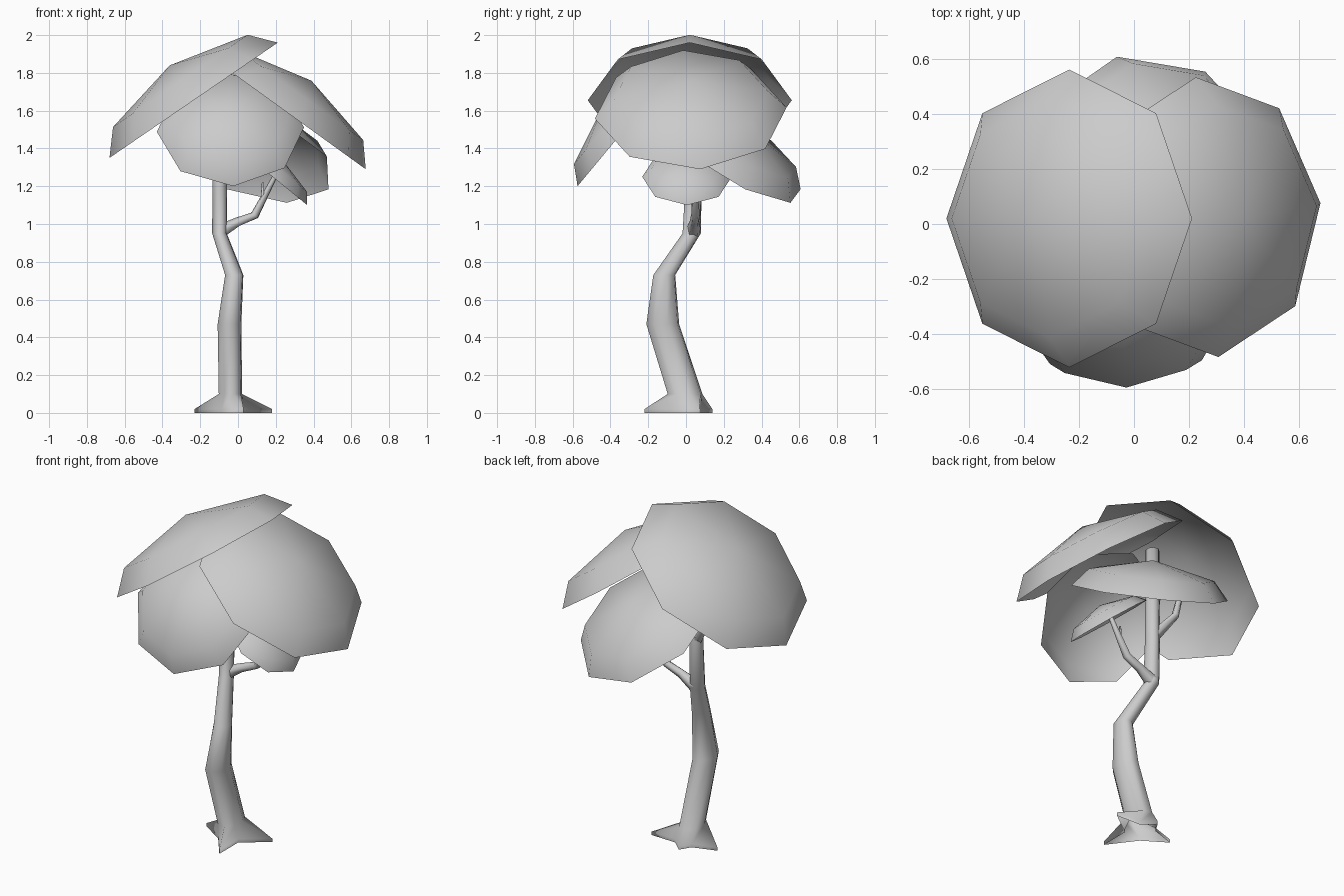
import bpy, bmesh
from math import cos, sin, radians, pi
from mathutils import Vector

if "Cube" in bpy.data.objects:
    bpy.data.objects.remove(bpy.data.objects["Cube"])


def finish(name, bm):
    bmesh.ops.recalc_face_normals(bm, faces=bm.faces)
    me = bpy.data.meshes.new(name)
    bm.to_mesh(me)
    bm.free()
    for p in me.polygons:
        p.use_smooth = True
    ob = bpy.data.objects.new(name, me)
    bpy.context.collection.objects.link(ob)
    return ob


def loft(name, rings, cap_end=True):
    bm = bmesh.new()
    rows = [[bm.verts.new(p) for p in ring] for ring in rings]
    n = len(rows[0])
    for a, b in zip(rows, rows[1:]):
        for i in range(n):
            j = (i + 1) % n
            bm.faces.new((a[i], a[j], b[j], b[i]))
    if cap_end:
        bm.faces.new(rows[-1])
    return finish(name, bm)


def leaf_cap(name, centre, normal, corner, r):
    """Open eight-sided dome: rim, shoulder ring and apex."""
    c, n = Vector(centre), Vector(normal).normalized()
    u = Vector(corner)
    u = (u - n * u.dot(n)).normalized()
    v = n.cross(u)
    bm = bmesh.new()
    rows = []
    for k, h in ((1.0, 0.0), (0.8, 0.23)):
        rows.append([bm.verts.new(c + n * h * r + k * r * (u * cos(i * pi / 4) + v * sin(i * pi / 4)))
                     for i in range(8)])
    apex = bm.verts.new(c + n * 0.415 * r)
    for i in range(8):
        j = (i + 1) % 8
        bm.faces.new((rows[0][i], rows[0][j], rows[1][j], rows[1][i]))
        bm.faces.new((rows[1][i], rows[1][j], apex))
    ob = finish(name, bm)
    # keep the outside of the shell facing out
    if sum((p.normal.dot(n) for p in ob.data.polygons)) < 0:
        ob.data.flip_normals()


def branch(name, pts, radii, sides=5):
    rings = []
    pts = [Vector(p) for p in pts]
    for i, p in enumerate(pts):
        d = (pts[min(i + 1, len(pts) - 1)] - pts[max(i - 1, 0)]).normalized()
        a = d.cross(Vector((0.2, 1, 0.1))).normalized()
        b = d.cross(a)
        rings.append([p + radii[i] * (a * cos(2 * pi * k / sides) + b * sin(2 * pi * k / sides))
                      for k in range(sides)])
    loft(name, rings)


# trunk: star-shaped root ring flowing into an eight-sided bent stem
star = [(0.18, 0.07), (0.02, 0.075), (-0.05, 0.14), (-0.09, 0.075),
        (-0.23, 0.03), (-0.09, -0.06), (0.03, -0.22), (0.03, -0.04)]
rings = [[(x, y, z) for x, y in star] for z in (0.0, 0.02)]
for x, y, z, rx, ry in ((-0.04, -0.005, 0.10, 0.064, 0.095),
                        (-0.045, -0.123, 0.47, 0.065, 0.09),
                        (-0.02, -0.115, 0.73, 0.05, 0.06),
                        (-0.098, 0.03, 0.95, 0.04, 0.05),
                        (-0.097, 0.04, 1.20, 0.04, 0.045),
                        (-0.097, 0.04, 1.78, 0.038, 0.04)):
    rings.append([(x + rx * cos(radians(15 + 45 * i)), y + ry * sin(radians(15 + 45 * i)), z)
                  for i in range(8)])
loft("trunk", rings)

# branches
branch("right_branch", [(-0.09, 0.04, 0.96), (0.0, 0.045, 1.01), (0.09, 0.05, 1.045), (0.19, 0.04, 1.24), (0.21, 0.03, 1.3)],
       [0.04, 0.026, 0.024, 0.014, 0.01])
branch("right_twig", [(0.09, 0.05, 1.04), (0.13, 0.04, 1.14), (0.132, 0.04, 1.22)], [0.015, 0.01, 0.006])
branch("left_branch", [(-0.1, 0.04, 1.24), (-0.21, 0.1, 1.39), (-0.23, 0.12, 1.52), (-0.235, 0.125, 1.64)],
       [0.035, 0.022, 0.017, 0.01])

# canopy
leaf_cap("top_canopy", (-0.235, 0.02, 1.655), (-0.565, 0, 0.825), (-0.825, 0, -0.565), 0.54)
leaf_cap("right_canopy", (0.265, 0.025, 1.587), (0.585, 0, 0.81), (0.81, 0.1, -0.585), 0.51)
leaf_cap("front_canopy", (-0.04, -0.325, 1.50), (0, -0.77, 0.64), (0.04, -0.64, -0.77), 0.39)
leaf_cap("back_canopy", (0.088, 0.237, 1.358), (0.271, 0.497, 0.826), (0.172, 0.318, -0.248), 0.435)
leaf_cap("small_canopy", (0.183, 0.005, 1.25), (0.63, 0, 0.77), (0.77, 0, -0.63), 0.237)
